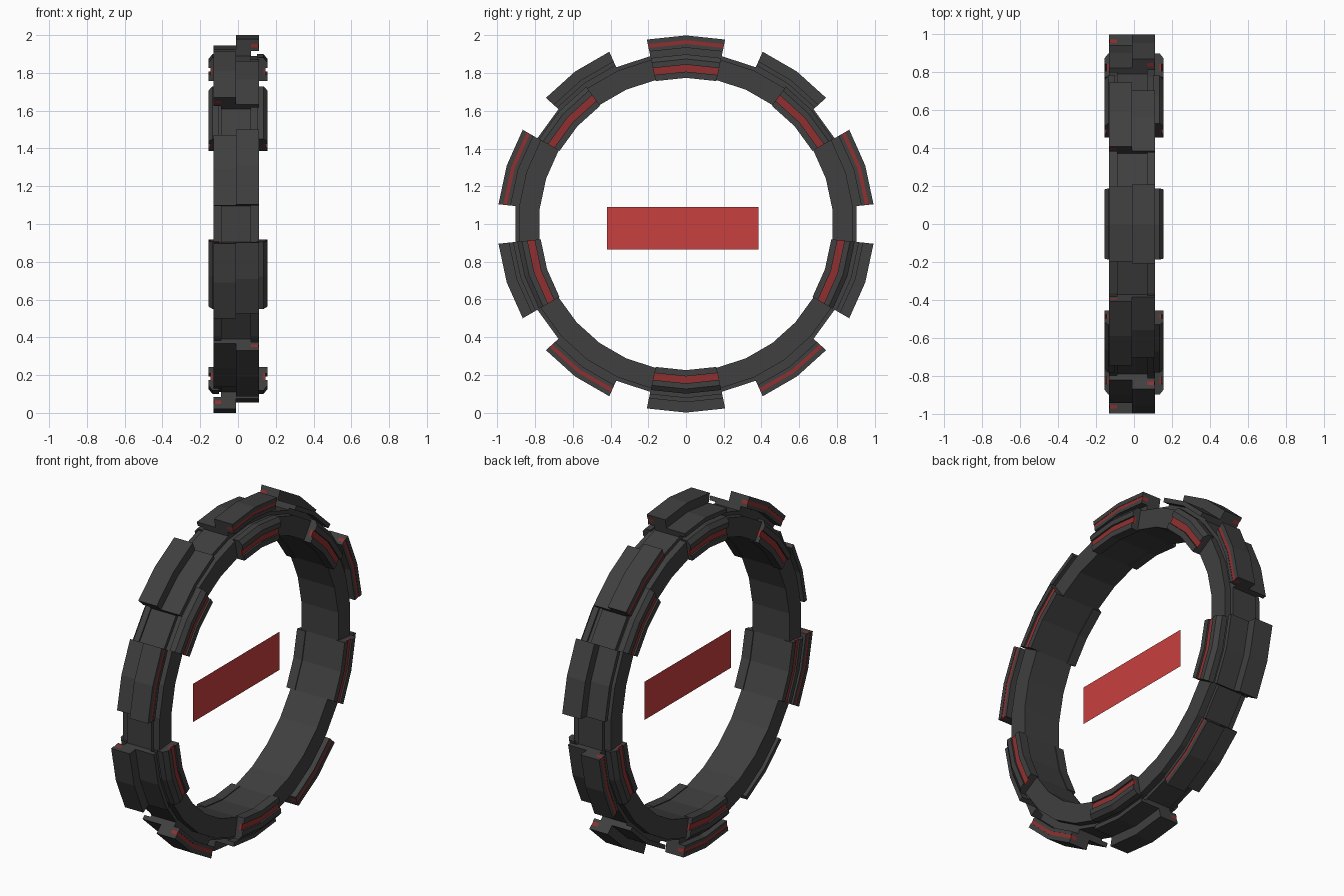
import bpy, math

if "Cube" in bpy.data.objects:
    bpy.data.objects.remove(bpy.data.objects["Cube"])

STEP = 12   # degrees per flat segment; 30 segments in the full ring


def material(name, rgb):
    m = bpy.data.materials.new(name)
    m.diffuse_color = (*rgb, 1)
    m.use_nodes = True
    m.node_tree.nodes["Principled BSDF"].inputs["Base Color"].default_value = m.diffuse_color
    return m


DARK = material("dark_metal", (0.05, 0.05, 0.05))
RED = material("red_inlay", (0.28, 0.03, 0.03))
BRIGHT = material("red_panel", (0.58, 0.05, 0.05))


def sweep(name, profile, start, segs, mat):
    """Sweep an (x, radius) profile around the x axis, angles in the yz plane."""
    closed = segs * STEP == 360
    rows = segs if closed else segs + 1
    n = len(profile)
    verts, faces = [], []
    for i in range(rows):
        a = math.radians(start + i * STEP)
        verts += [(x, r * math.cos(a), 1 + r * math.sin(a)) for x, r in profile]
    for i in range(segs):
        j = (i + 1) % rows
        for k in range(n):
            l = (k + 1) % n
            faces.append((i * n + k, i * n + l, j * n + l, j * n + k))
    if not closed:
        faces += [tuple(reversed(range(n))), tuple((rows - 1) * n + k for k in range(n))]
    me = bpy.data.meshes.new(name)
    me.from_pydata(verts, [], faces)
    me.materials.append(mat)
    ob = bpy.data.objects.new(name, me)
    bpy.context.collection.objects.link(ob)
    # consistent outward normals
    import bmesh
    bm = bmesh.new()
    bm.from_mesh(me)
    bmesh.ops.recalc_face_normals(bm, faces=bm.faces)
    bm.to_mesh(me)
    bm.free()
    return ob


MID = -0.01   # seam between the two halves


def side(pts, s):
    """Mirror a profile given as (distance from seam, radius)."""
    return [(MID + s * d, r) for d, r in pts]


# Main ring with a small shoulder on each outer edge
sweep("main_ring", [(-0.13, 0.78), (0.11, 0.78), (0.11, 0.89), (0.07, 0.89),
                    (0.07, 0.91), (-0.09, 0.91), (-0.09, 0.89), (-0.13, 0.89)],
      90, 30, DARK)

# Outer teeth: tall and low ones swap sides at every step
tall = [(0, 0.90), (0.08, 0.90), (0.08, 0.935), (0.12, 0.935), (0.12, 0.955),
        (0.08, 0.955), (0.08, 0.975), (0.12, 0.975), (0.12, 1.0), (0, 1.0)]
inlay = [(0.08, 0.955), (0.118, 0.955), (0.118, 0.975), (0.08, 0.975)]
low = [(0, 0.90), (0.08, 0.90), (0.08, 0.92), (0.12, 0.92), (0.12, 0.945), (0, 0.945)]
for i in range(10):
    start = 90 + 36 * i - STEP
    s = 1 if i % 2 == 0 else -1
    sweep("tall_tooth", side(tall, s), start, 2, DARK)
    sweep("tooth_inlay", side(inlay, s), start, 2, RED)
    sweep("low_tooth", side(low, -s), start, 2, DARK)

# Side clamps on the inner rim, with a recessed red strip
clamp = [(0.10, 0.775), (0.155, 0.775), (0.155, 0.808), (0.135, 0.808),
         (0.135, 0.845), (0.155, 0.845), (0.155, 0.875), (0.135, 0.9), (0.10, 0.9)]
strip = [(0.13, 0.808), (0.145, 0.808), (0.145, 0.845), (0.13, 0.845)]
for centre in (90, 42, -18, -90, 198, 138):
    for s in (1, -1):
        for name, prof, mat in (("side_clamp", clamp, DARK), ("clamp_strip", strip, RED)):
            sweep(name, [(s * x, r) for x, r in prof], centre - STEP, 2, mat)

# Flat red panel in the middle
me = bpy.data.meshes.new("centre_panel")
me.from_pydata([(0, -0.42, 0.865), (0, 0.385, 0.865), (0, 0.385, 1.09), (0, -0.42, 1.09)],
               [], [(0, 1, 2, 3)])
me.materials.append(BRIGHT)
bpy.context.collection.objects.link(bpy.data.objects.new("centre_panel", me))
